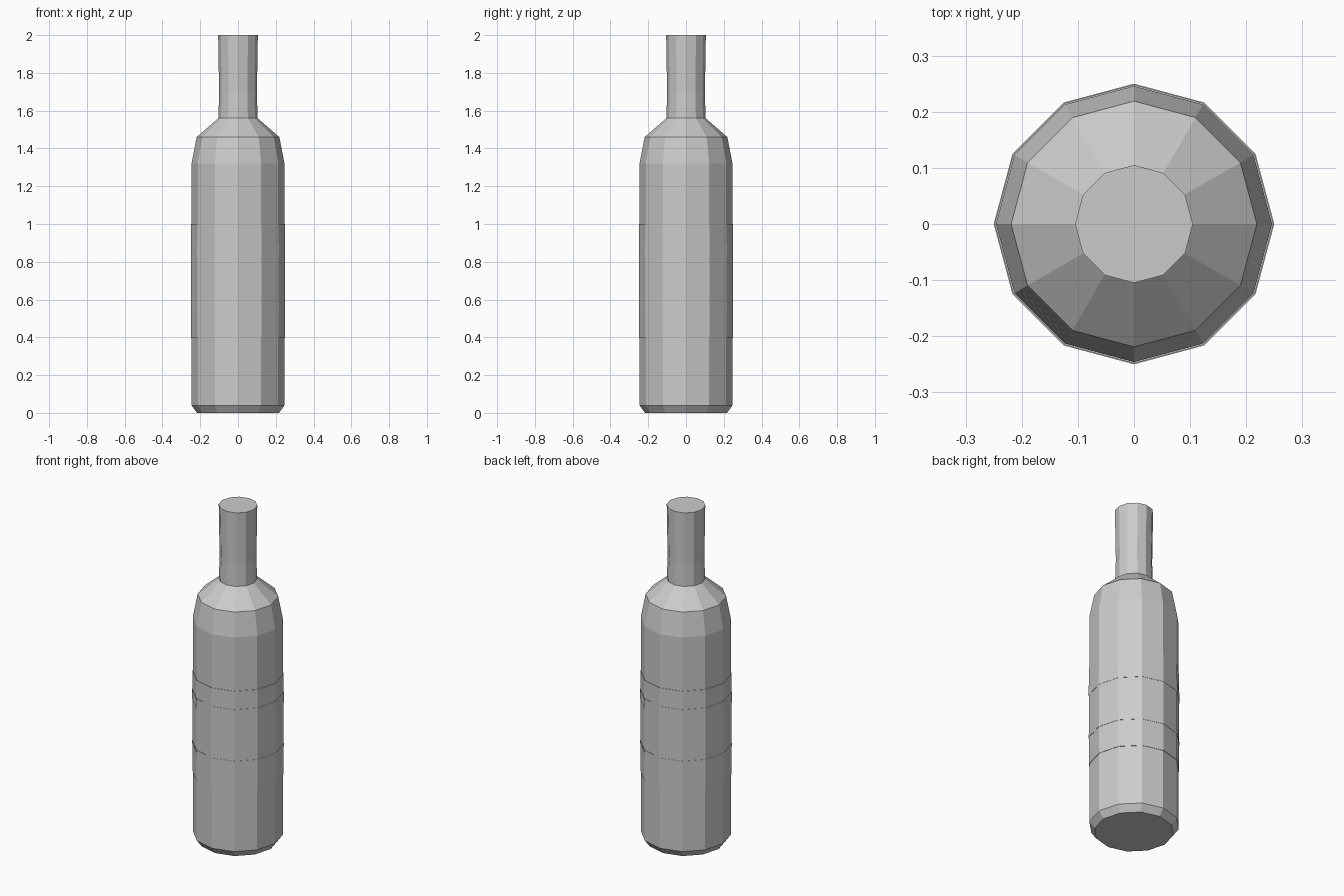
import bpy, bmesh
from math import cos, sin, pi

if "Cube" in bpy.data.objects:
    bpy.data.objects.remove(bpy.data.objects["Cube"])

SIDES = 12


def lathe(name, profile, closed=False):
    """Spin (radius, z) points into a 12-sided flat-shaded part."""
    bm = bmesh.new()
    rings = [[bm.verts.new((r * cos(2 * pi * i / SIDES), r * sin(2 * pi * i / SIDES), z))
              for i in range(SIDES)] for r, z in profile]
    pairs = list(zip(rings, rings[1:]))
    if closed:
        pairs.append((rings[-1], rings[0]))
    for a, b in pairs:
        for i in range(SIDES):
            j = (i + 1) % SIDES
            bm.faces.new((a[i], a[j], b[j], b[i]))
    if not closed:
        bm.faces.new(rings[0][::-1])
        bm.faces.new(rings[-1])
    bmesh.ops.recalc_face_normals(bm, faces=bm.faces)
    mesh = bpy.data.meshes.new(name)
    bm.to_mesh(mesh)
    bm.free()
    ob = bpy.data.objects.new(name, mesh)
    bpy.context.collection.objects.link(ob)
    return ob


def band(name, inner, outer, z0, z1):
    return lathe(name, [(inner, z0), (outer, z0), (outer, z1), (inner, z1)], closed=True)


# Glass body, shoulder and neck
lathe("bottle", [(0.217, 0), (0.246, 0.04), (0.246, 1.32), (0.219, 1.46),
                 (0.104, 1.56), (0.100, 1.69), (0.105, 2.0)])

# Paper label with two raised stripes
band("label", 0.244, 0.2485, 0.40, 1.00)
band("label_lower_stripe", 0.246, 0.25, 0.565, 0.582)
band("label_upper_stripe", 0.246, 0.25, 0.83, 0.89)
